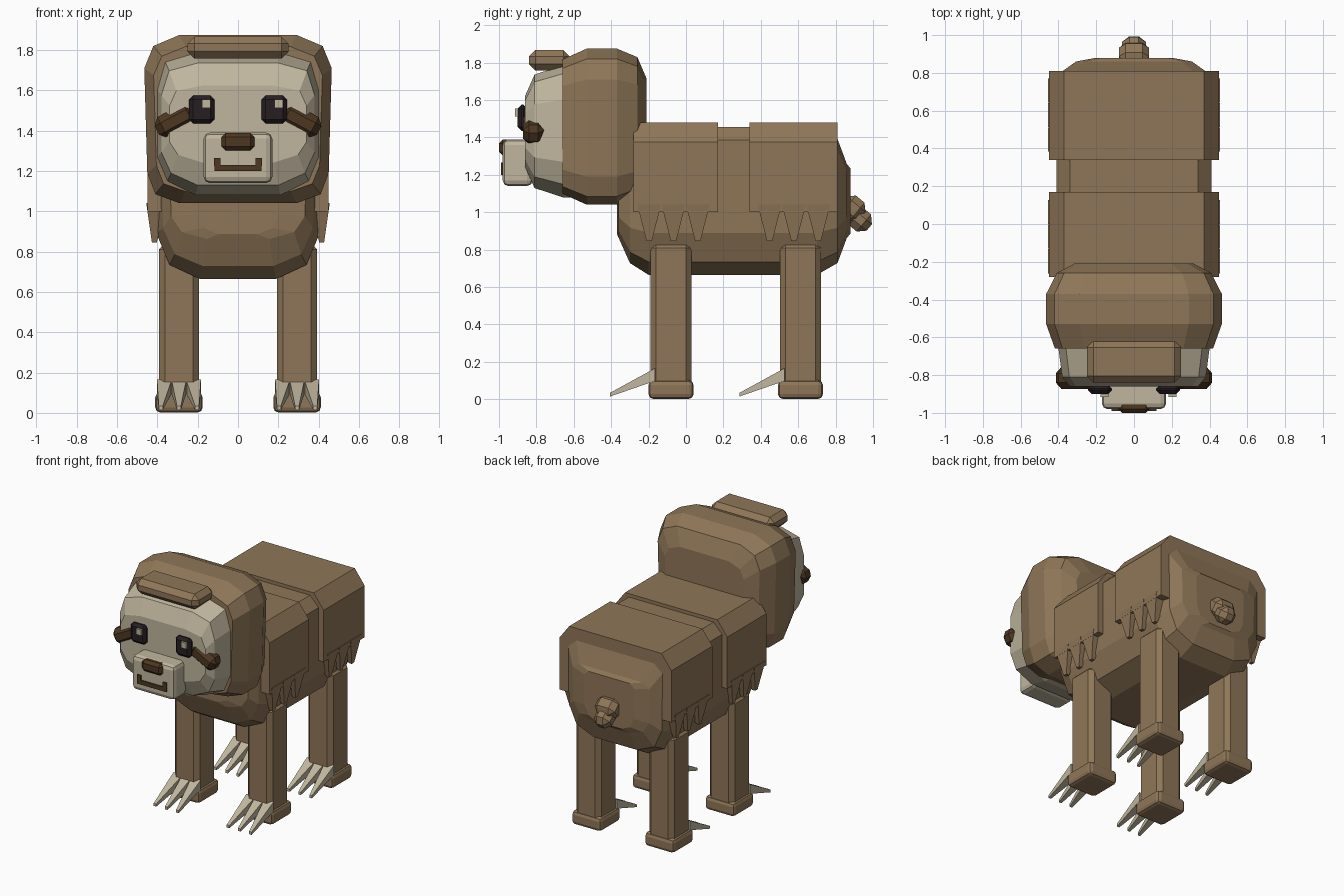
import bpy, bmesh
from math import radians
from mathutils import Matrix, Vector

cube = bpy.data.objects.get("Cube")
if cube:
    bpy.data.objects.remove(cube, do_unlink=True)


def material(name, rgb):
    m = bpy.data.materials.new(name)
    m.use_nodes = True
    m.diffuse_color = (*rgb, 1)
    m.node_tree.nodes["Principled BSDF"].inputs["Base Color"].default_value = (*rgb, 1)
    return m


fur = material("brown_fur", (0.275, 0.183, 0.098))
cream = material("cream", (0.53, 0.47, 0.345))
dark = material("dark_brown", (0.075, 0.037, 0.015))
black = material("eye_black", (0.02, 0.013, 0.016))


def finish(name, bm, mat):
    bmesh.ops.recalc_face_normals(bm, faces=bm.faces)
    mesh = bpy.data.meshes.new(name)
    bm.to_mesh(mesh)
    bm.free()
    mesh.materials.append(mat)
    obj = bpy.data.objects.new(name, mesh)
    bpy.context.collection.objects.link(obj)
    return obj


def skin(name, mat, rings):
    """Closed skin through rings of equal point count."""
    bm = bmesh.new()
    loops = [[bm.verts.new(p) for p in ring] for ring in rings]
    n = len(loops[0])
    for a, b in zip(loops, loops[1:]):
        for i in range(n):
            j = (i + 1) % n
            bm.faces.new((a[i], a[j], b[j], b[i]))
    bm.faces.new(loops[0])
    bm.faces.new(loops[-1])
    return finish(name, bm, mat)


def body(name, mat, half, sections):
    """Mirror a half profile and scale it at each (y, x scale, z scale)."""
    outline = half + [(-x, z) for x, z in reversed(half)]
    mid = (half[0][1] + half[-1][1]) / 2
    return skin(name, mat, [[(x * sx, y, mid + (z - mid) * sz) for x, z in outline]
                            for y, sx, sz in sections])


def spike(name, mat, base, tip, base_half, tip_half, axes):
    """Four-sided taper whose ends lie in the plane of the two axes."""
    rings = []
    for centre, half in ((base, base_half), (tip, tip_half)):
        ring = []
        for u, v in ((-1, -1), (1, -1), (1, 1), (-1, 1)):
            p = Vector(centre)
            p[axes[0]] += u * half[0]
            p[axes[1]] += v * half[1]
            ring.append(p)
        rings.append(ring)
    return skin(name, mat, rings)


def box(name, mat, centre, size, bevel=0, segments=1, axis="Y", angle=0):
    bm = bmesh.new()
    bmesh.ops.create_cube(bm, size=1)
    bmesh.ops.scale(bm, vec=size, verts=bm.verts)
    if bevel:
        bmesh.ops.bevel(bm, geom=bm.edges[:], offset=bevel, segments=segments,
                        profile=0.5, affect="EDGES")
    turn = Matrix.Translation(centre) @ Matrix.Rotation(radians(angle), 4, axis)
    bmesh.ops.transform(bm, matrix=turn, verts=bm.verts)
    return finish(name, bm, mat)


# Torso
body("torso", fur,
     [(0.19, 0.665), (0.34, 0.735), (0.405, 0.89), (0.41, 1.22), (0.41, 1.385), (0.34, 1.455)],
     [(-0.37, 0.5, 0.44), (-0.36, 0.82, 0.5), (-0.3, 0.92, 0.84), (-0.2, 1, 1),
      (0.7, 1, 1), (0.81, 0.92, 0.84), (0.86, 0.75, 0.5), (0.88, 0.49, 0.44)])

# Fur mantles over the shoulders and hips, with hanging tufts
mantle = [(0.45, 1.0), (0.45, 1.375), (0.37, 1.48)]
for name, y0, y1, tuft_y in (("shoulder", -0.28, 0.17, -0.197), ("hip", 0.34, 0.81, 0.447)):
    body(name + "_mantle", fur, mantle, [(y0, 1, 1), (y1, 1, 1)])
    for s in (-1, 1):
        for i in range(3):
            y = tuft_y + i * 0.13
            spike(name + "_tuft", fur, (s * 0.405, y, 1.04), (s * 0.415, y, 0.845),
                  (0.05, 0.064), (0.012, 0.014), (0, 1))

# Hood of fur and pale face
body("head", fur,
     [(0.29, 1.04), (0.41, 1.085), (0.45, 1.19), (0.465, 1.71), (0.42, 1.82), (0.29, 1.875)],
     [(-0.66, 0.9, 0.86), (-0.53, 1, 1), (-0.37, 1, 1), (-0.26, 0.88, 0.89), (-0.21, 0.68, 0.61)])
body("face", cream,
     [(0.21, 1.08), (0.35, 1.15), (0.4, 1.27), (0.4, 1.6), (0.36, 1.74), (0.21, 1.785)],
     [(-0.6, 1, 1), (-0.66, 1, 1), (-0.81, 0.95, 0.86), (-0.86, 0.85, 0.54)])
box("forelock", fur, (0, -0.73, 1.812), (0.5, 0.22, 0.11), 0.035)

# Snout, nose and mouth
box("snout", cream, (0, -0.9, 1.265), (0.34, 0.16, 0.25), 0.03, 2)
box("nose", dark, (0, -0.965, 1.345), (0.165, 0.07, 0.085), 0.02)
box("mouth", dark, (0, -0.982, 1.215), (0.235, 0.016, 0.03))
for s in (-1, 1):
    box("mouth_corner", dark, (s * 0.103, -0.982, 1.245), (0.03, 0.016, 0.04))

    # Eyes with glints and drooping patches
    box("eye", black, (s * 0.18, -0.875, 1.505), (0.125, 0.05, 0.14), 0.02)
    box("eye_glint", cream, (s * 0.18 + 0.023, -0.905, 1.533), (0.042, 0.02, 0.042))
    box("eye_patch", dark, (s * 0.31, -0.815, 1.45), (0.21, 0.115, 0.115), 0.033,
        angle=s * 28)

# Legs, feet and claws
for end, y in (("front", -0.08), ("back", 0.612)):
    for s in (-1, 1):
        x = s * 0.293
        box(end + "_leg", fur, (x, y, 0.44), (0.2, 0.22, 0.8), 0.03)
        box(end + "_foot", fur, (x, y, 0.052), (0.235, 0.24, 0.1), 0.025, 2)
        for i in (-1, 0, 1):
            spike(end + "_claw", cream, (x + i * 0.072, y - 0.085, 0.132),
                  (x + i * 0.09, y - 0.325, 0.025), (0.037, 0.034), (0.01, 0.01), (0, 2))

# Stubby tail
box("tail_base", fur, (0, 0.89, 1.02), (0.16, 0.13, 0.13), 0.035, axis="X", angle=-40)
box("tail_tip", fur, (0, 0.93, 0.96), (0.125, 0.13, 0.12), 0.038, axis="X", angle=-40)
